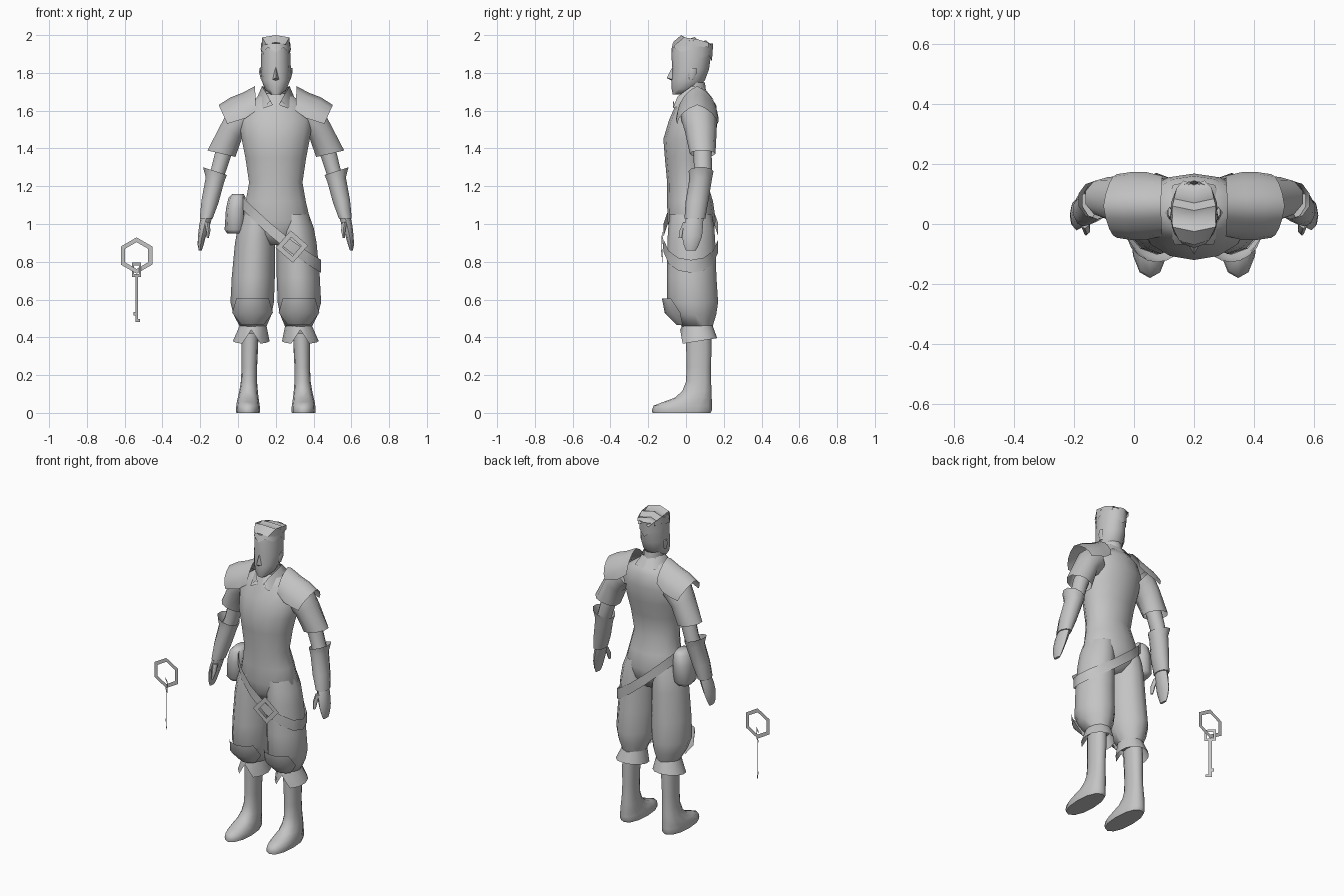
import bpy, bmesh, math

CX = 0.2  # centre line of the figure
grey = bpy.data.materials.new("plain_grey")
grey.diffuse_color = (0.55, 0.55, 0.55, 1)


def make(name, verts, faces):
    me = bpy.data.meshes.new(name)
    me.from_pydata(verts, [], faces)
    bm = bmesh.new()
    bm.from_mesh(me)
    bmesh.ops.recalc_face_normals(bm, faces=bm.faces)
    bm.to_mesh(me)
    bm.free()
    me.materials.append(grey)
    ob = bpy.data.objects.new(name, me)
    bpy.context.collection.objects.link(ob)
    return ob


def power(v, p):
    return math.copysign(abs(v) ** p, v)


def grid_faces(rows, n, closed=True):
    return [(r * n + i, r * n + (i + 1) % n, (r + 1) * n + (i + 1) % n, (r + 1) * n + i)
            for r in range(rows - 1) for i in range(n if closed else n - 1)]


def loft(name, secs, s=1, n=10, p=1.0, caps=(True, True)):
    """Rings (offset, y, z, rx, ry, tilt) joined into a tube."""
    verts = []
    for sec in secs:
        d, cy, z, rx, ry = sec[:5]
        t = math.radians(sec[5]) if len(sec) > 5 else 0
        for i in range(n):
            a = 2 * math.pi * i / n - math.pi / 2
            u = rx * power(math.cos(a), p)
            verts.append((CX + s * (d + u * math.cos(t)), cy + ry * power(math.sin(a), p),
                          z + u * math.sin(t)))
    faces = grid_faces(len(secs), n)
    if caps[0]:
        faces.append(tuple(range(n)))
    if caps[1]:
        faces.append(tuple(range(len(verts) - n, len(verts))))
    return make(name, verts, faces)


def span(d, y0, y1, z, rx):
    return (d, (y0 + y1) / 2, z, rx, (y1 - y0) / 2)


# torso
loft("torso", [span(0, -.05, .10, .89, .07), span(0, -.085, .145, .95, .15),
               span(0, -.098, .157, 1.02, .187), span(0, -.10, .143, 1.12, .163),
               span(0, -.10, .112, 1.22, .145),
               span(0, -.112, .13, 1.35, .165), span(0, -.12, .155, 1.45, .185),
               span(0, -.09, .168, 1.55, .20), span(0, -.055, .16, 1.63, .16),
               span(0, -.03, .12, 1.69, .075)], n=14)

# neck and head
loft("neck", [span(0, -.03, .11, 1.67, .058), span(0, -.03, .10, 1.75, .058)], caps=(False, False))
loft("head", [span(0, -.070, -.01, 1.685, .026), span(0, -.076, .06, 1.715, .058),
              span(0, -.078, .10, 1.76, .075), span(0, -.072, .122, 1.82, .08),
              span(0, -.078, .133, 1.90, .077), span(0, -.068, .138, 1.95, .074)],
     n=12, caps=(True, False))
make("nose", [(CX, -.07, 1.835), (CX - .018, -.07, 1.765), (CX + .018, -.07, 1.765),
              (CX, -.102, 1.773), (CX, -.07, 1.755)],
     [(0, 1, 3), (0, 3, 2), (1, 4, 3), (4, 2, 3)])

# hair: a band with a ragged lower edge and a crown of stepped ridges
hair = loft("hair_band", [span(0, -.08, .137, 1.91, .08), span(0, -.07, .144, 1.955, .077)],
            n=12, caps=(False, False))
for i, v in enumerate(hair.data.vertices):
    if i < 12:
        v.co.z += .025 * (i % 2) - .05 * max(0, v.co.y) / .14
crown = []
for y, z, w in ((-.055, 1.95, .05), (-.01, 1.988, .072), (.025, 1.965, .074), (.06, 1.978, .072),
                (.085, 1.95, .07), (.12, 1.96, .058), (.145, 1.935, .035)):
    crown += [(CX - w, y, z), (CX, y - .015, z + .012), (CX + w, y, z)]
make("hair_crown", crown, grid_faces(7, 3, False))
for s in (-1, 1):
    make("hair_side", [(CX + s * w, y, z) for w, y, z in
                       ((.05, -.055, 1.95), (.074, -.01, 1.94), (.077, .07, 1.94), (.058, .12, 1.935),
                        (.058, .12, 1.96), (.072, .06, 1.978), (.072, -.01, 1.988))],
         [(0, 1, 6), (1, 2, 5, 6), (2, 3, 4, 5)])

for s, side in ((-1, "right"), (1, "left")):
    # ear
    loft(side + "_ear", [(.074, .03, 1.765, .006, .012), (.08, .035, 1.80, .009, .022),
                         (.082, .04, 1.825, .006, .016)], s, 6)

    # folded collar half
    top = [(0, .105, 1.71), (.045, .09, 1.72), (.073, .03, 1.73), (.04, -.045, 1.675), (.015, -.06, 1.63)]
    low = [(0, .145, 1.66), (.07, .13, 1.665), (.103, .04, 1.66), (.065, -.07, 1.612), (.03, -.067, 1.655)]
    make(side + "_collar", [(CX + s * d, y, z) for d, y, z in top + low], grid_faces(2, 5, False))

    # shoulder guard: an arched open shell
    rows = []
    for dt, zt, de, ze, ry in ((.11, 1.73, .105, 1.60, .10), (.175, 1.695, .16, 1.56, .113),
                               (.24, 1.67, .21, 1.545, .113), (.302, 1.63, .257, 1.53, .106)):
        for i in range(9):
            a = math.pi * (i / 8 - .5)
            k = .7 * (1 - math.cos(a)) + .3 * abs(math.sin(a))
            rows.append((CX + s * (dt + (de - dt) * k), .06 + ry * math.sin(a), zt + (ze - zt) * k))
    make(side + "_shoulder_guard", rows, grid_faces(4, 9, False))

    # sleeve, arm, gauntlet and hand
    loft(side + "_sleeve", [(.165, .065, 1.57, .085, .092, 55), (.195, .07, 1.545, .084, .093, 46),
                            (.235, .078, 1.49, .07, .084, 32), (.288, .088, 1.372, .08, .068, 13)],
         s, 10, caps=(False, False))
    loft(side + "_arm", [(.268, .088, 1.40, .047, .049, 20), (.282, .088, 1.36, .045, .048, 18),
                         (.302, .09, 1.29, .042, .048, 10), (.318, .085, 1.245, .042, .048, 10)],
         s, 10, caps=(False, False))
    loft(side + "_gauntlet", [(.322, .08, 1.28, .07, .066, 18), (.322, .077, 1.235, .053, .06, 14),
                              (.348, .058, 1.12, .048, .06, 8), (.368, .047, 1.03, .036, .055, 0)],
         s, 10, caps=(False, True))
    loft(side + "_hand", [(.368, .046, 1.03, .03, .046), (.378, .038, .99, .028, .052),
                          (.391, .032, .935, .021, .053), (.398, .028, .89, .016, .04),
                          (.40, .026, .86, .008, .026)], s, 8, caps=(False, True))
    loft(side + "_thumb", [(.364, .005, 1.01, .016, .02), (.357, -.018, .965, .013, .016),
                           (.36, -.03, .925, .006, .009)], s, 6)

    # baggy trouser leg running up into the hips
    loft(side + "_trouser_leg", [(.09, .025, 1.05, .085, .112), (.103, .028, .98, .098, .122),
                                 (.11, .028, .90, .106, .127),
                                 (.119, .03, .72, .114, .131), (.125, .034, .585, .115, .136),
                                 (.123, .045, .52, .10, .115), (.12, .06, .455, .07, .08)],
         s, 12, p=1.1, caps=(False, True))

    # curved knee plate
    rows = []
    for cy, z, rx, ry, w in ((.035, .605, .122, .162, 45), (.035, .53, .12, .148, 64),
                             (.05, .465, .078, .10, 48)):
        for i in range(7):
            a = math.radians(w * (i / 3 - 1))
            rows.append((CX + s * (.123 + rx * math.sin(a)), cy - ry * math.cos(a), z))
    make(side + "_knee_plate", rows, grid_faces(3, 7, False))

    # flared cuff with a notch at the front
    cuff = loft(side + "_cuff", [(.12, .06, .465, .07, .08), (.13, .067, .38, .097, .098)],
                s, 12, caps=(False, False))
    for i, v in enumerate(cuff.data.vertices):
        if i >= 12:
            v.co.z += .16 * (v.co.y - .067)
    cuff.data.vertices[12].co.z = .44

    # shin flowing into the shoe
    loft(side + "_shin_and_shoe", [span(.147, -.178, .13, 0, .062), span(.147, -.18, .138, .015, .064),
                                   span(.147, -.172, .138, .038, .062), span(.147, -.12, .137, .058, .059),
                                   span(.146, -.06, .136, .08, .055), span(.144, -.02, .135, .115, .049),
                                   span(.142, 0, .133, .165, .043), span(.14, .003, .132, .24, .041),
                                   span(.138, .001, .135, .34, .044), span(.136, 0, .133, .42, .045)],
         s, 12, p=.9, caps=(True, False))


# slanted belt following the hips
def belt_z(x):
    return .88 - .75 * (x - .283) + .55 * (x - .283) ** 2


N = 14
verts = []
for h in (-.034, .034):
    for i in range(N):
        a = 2 * math.pi * i / N
        x = .225 + .215 * power(math.cos(a), .94)
        verts.append((x, .026 + .148 * power(math.sin(a), .94), belt_z(x) + h))
make("belt", verts, grid_faces(2, N))


# flat frames, used for the buckle and the key ring
def frame(name, cx, cy, cz, outer, inner, n, start, turn=0.0):
    pts = []
    for r in (outer, inner):
        for i in range(n):
            a = start + 2 * math.pi * i / n
            u = r * math.cos(a)
            pts.append((cx + u * math.cos(turn), cy + u * math.sin(turn), cz + r * math.sin(a)))
    return make(name, pts, grid_faces(2, n))


frame("buckle", .285, -.126, .88, .086, .05, 4, math.radians(4), .08)

# hip pouch
loft("hip_pouch", [(.218, .03, .95, .04, .06), (.217, .03, .97, .054, .075),
                   (.212, .03, 1.08, .052, .078), (.205, .03, 1.14, .045, .068),
                   (.20, .03, 1.16, .03, .045)], -1, 8, p=.7)

# key ring and key, the key turned an eighth against the ring
KX, KY, TURN = -.537, .045, -math.pi / 4
frame("key_ring", KX, KY, .833, .096, .071, 6, math.pi / 2)


def plate(name, u0, u1, z0, z1):
    c, t = math.cos(TURN), math.sin(TURN)
    make(name, [(KX + u * c, KY + u * t, z) for u, z in ((u0, z0), (u1, z0), (u1, z1), (u0, z1))],
         [(0, 1, 2, 3)])


plate("key_shaft", -.009, .009, .48, .73)
for name, box in (("bow_bottom", (-.034, .034, .72, .735)), ("bow_top", (-.034, .034, .78, .795)),
                  ("bow_side_a", (-.034, -.019, .735, .78)), ("bow_side_b", (.019, .034, .735, .78)),
                  ("key_tooth_low", (-.009, .026, .48, .498)), ("key_tooth_high", (-.022, .009, .515, .535))):
    plate(name, *box)

# smooth shading with sharp creases
for ob in bpy.data.objects:
    ob.select_set(True)
    bpy.context.view_layer.objects.active = ob
bpy.ops.object.shade_smooth_by_angle(angle=math.radians(62))
